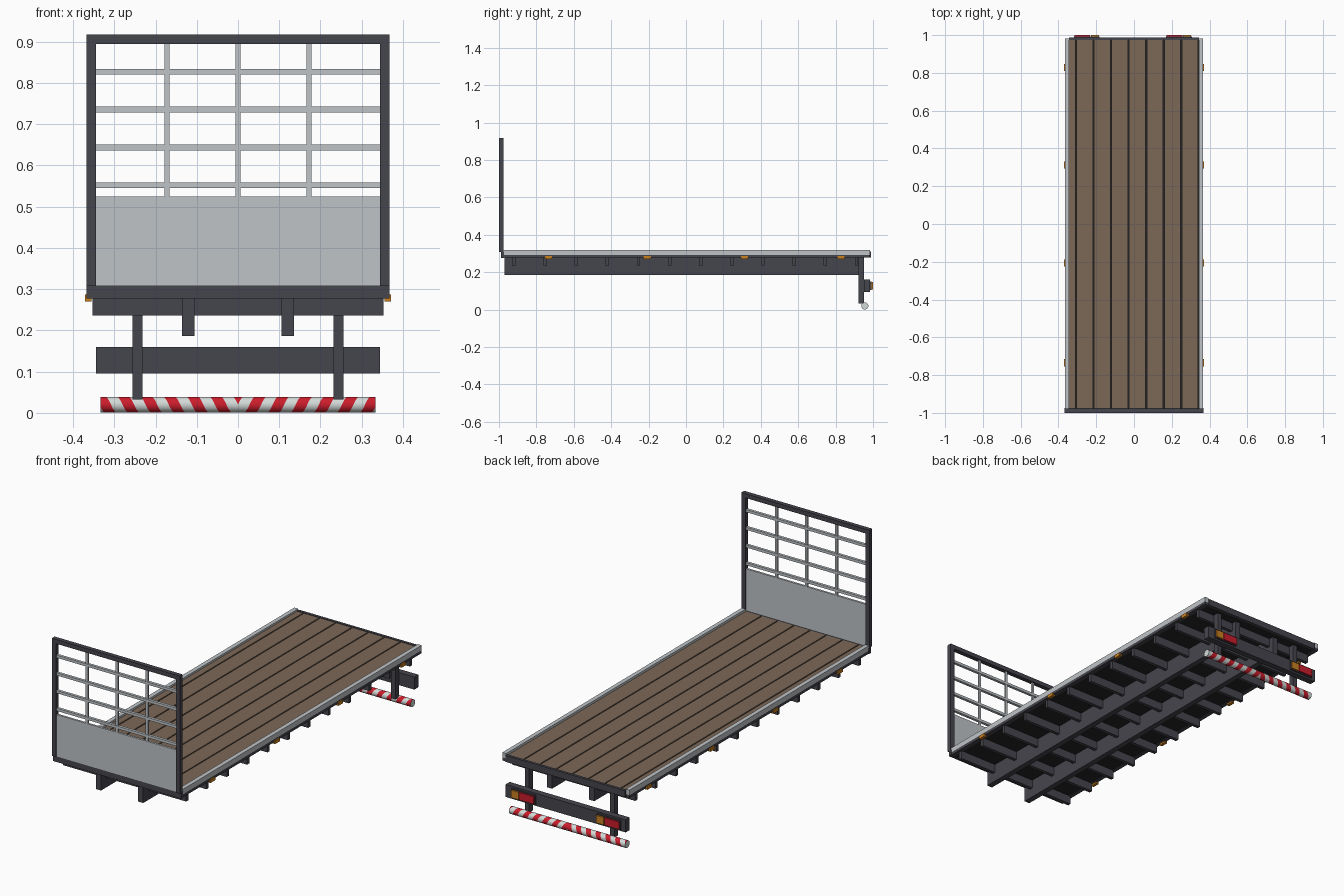
import bpy
import bmesh
import math

old = bpy.data.objects.get("Cube")
if old:
    bpy.data.objects.remove(old, do_unlink=True)


def material(name, color):
    m = bpy.data.materials.new(name)
    m.use_nodes = True
    m.diffuse_color = (*color, 1)
    m.node_tree.nodes["Principled BSDF"].inputs["Base Color"].default_value = (*color, 1)
    return m


STEEL = material("dark steel", (0.06, 0.06, 0.075))
BLACK = material("black underside", (0.018, 0.018, 0.02))
ALLOY = material("light alloy", (0.52, 0.55, 0.57))
WOOD = material("brown wood", (0.2, 0.14, 0.095))
RED = material("red", (0.6, 0.012, 0.025))
WHITE = material("white", (0.65, 0.7, 0.68))
ORANGE = material("orange", (0.6, 0.22, 0.015))


def finish(bm, name, *mats):
    mesh = bpy.data.meshes.new(name)
    bm.to_mesh(mesh)
    bm.free()
    for m in mats:
        mesh.materials.append(m)
    obj = bpy.data.objects.new(name, mesh)
    bpy.context.collection.objects.link(obj)
    return obj


def box(name, mat, x, y, z):
    """Box given by its (low, high) range on each axis."""
    bm = bmesh.new()
    bmesh.ops.create_cube(bm, size=1)
    for v in bm.verts:
        v.co = [r[0] if c < 0 else r[1] for c, r in zip(v.co, (x, y, z))]
    return finish(bm, name, mat)


def pair(name, mat, x, y, z):
    """Box on the +x side and its mirror image."""
    box(name + "_left", mat, x, y, z)
    box(name + "_right", mat, (-x[1], -x[0]), y, z)


def around(c, width):
    return (c - width / 2, c + width / 2)


# Deck: black base showing in the grooves, and planks
box("deck_base", BLACK, (-0.35, 0.35), (-0.975, 0.975), (0.28, 0.3))
PITCH = 0.0928
for i in range(8):
    right = 0.34 - (7 - i) * PITCH
    left = max(-0.346, right - PITCH + 0.006)
    box(f"plank_{i + 1}", WOOD, (left, right), (-0.975, 0.975), (0.299, 0.309))

# Deck edges
pair("side_rail", ALLOY, (0.343, 0.365), (-0.976, 0.983), (0.293, 0.319))
pair("side_frame", STEEL, (0.343, 0.365), (-0.976, 0.983), (0.278, 0.293))
box("front_beam", STEEL, (-0.367, 0.367), (-0.99, -0.974), (0.277, 0.308))
box("rear_beam", STEEL, (-0.343, 0.343), (0.974, 0.988), (0.278, 0.312))

# Chassis rails and crossmembers
pair("chassis_rail", STEEL, (0.106, 0.136), (-0.97, 0.945), (0.186, 0.281))
for i in range(12):
    box(f"crossmember_{i + 1}", STEEL, (-0.353, 0.353),
        around(-0.92 + i * 0.1665, 0.018), (0.236, 0.281))

# Headboard frame, panel and grille
pair("headboard_post", STEEL, (0.344, 0.367), (-1, -0.977), (0.308, 0.917))
box("headboard_top", STEEL, (-0.367, 0.367), (-1, -0.977), (0.895, 0.917))
box("headboard_panel", ALLOY, (-0.344, 0.344), (-0.994, -0.983), (0.308, 0.525))
for i in range(4):
    box(f"grille_bar_{i + 1}", ALLOY, (-0.344, 0.344), (-0.995, -0.981),
        around(0.552 + i * 0.0917, 0.014))
for i in (-1, 0, 1):
    box(f"grille_upright_{i + 2}", ALLOY, around(i * 0.172, 0.012),
        (-0.993, -0.983), (0.525, 0.895))

# Side marker lamps
for i, y in enumerate((-0.735, -0.207, 0.312, 0.828)):
    pair(f"side_marker_{i + 1}", ORANGE, (0.355, 0.371), around(y, 0.038), (0.27, 0.287))

# Rear lamp board on two hangers
pair("rear_hanger", STEEL, (0.232, 0.256), (0.922, 0.952), (0.032, 0.281))
box("lamp_board", STEEL, (-0.344, 0.344), (0.952, 0.985), (0.095, 0.16))
for side, x in (("left", 0.238), ("right", -0.25)):
    box(f"lamp_housing_{side}", STEEL, around(x, 0.136), (0.985, 0.993), (0.104, 0.151))
    box(f"red_lamp_{side}", RED, (x - 0.065, x + 0.018), (0.99, 1), (0.108, 0.147))
    box(f"orange_lamp_{side}", ORANGE, (x + 0.022, x + 0.065), (0.99, 1), (0.108, 0.147))

# Striped guard tube: one helical half, mirrored into chevrons
SIDES, RADIUS, STEP, END = 24, 0.019, 0.028, 0.333
bm = bmesh.new()
rings = []
for i in range(-3, 16):
    ring = []
    for j in range(SIDES + 1):
        a = 2 * math.pi * j / SIDES
        x = (i + 2 * j / SIDES) * STEP
        ring.append(bm.verts.new((x, -RADIUS * math.cos(a), RADIUS * math.sin(a))))
    rings.append(ring)
for i, (r, s) in enumerate(zip(rings, rings[1:])):
    for j in range(SIDES):
        f = bm.faces.new((r[j], r[j + 1], s[j + 1], s[j]))
        f.material_index = i % 2
        f.smooth = True
bmesh.ops.remove_doubles(bm, verts=bm.verts, dist=0.0001)
for x, direction in ((0, -1), (END, 1)):
    bmesh.ops.bisect_plane(bm, geom=bm.verts[:] + bm.edges[:] + bm.faces[:], dist=1e-6,
                           plane_co=(x, 0, 0), plane_no=(direction, 0, 0), clear_outer=True)
rim = [e for e in bm.edges if e.is_boundary and all(v.co.x > END - 0.001 for v in e.verts)]
for f in bmesh.ops.holes_fill(bm, edges=rim, sides=0)["faces"]:
    f.smooth = False
    f.material_index = 1
bmesh.ops.recalc_face_normals(bm, faces=bm.faces)
tube = finish(bm, "striped_guard_tube", RED, WHITE)
tube.location = (0, 0.956, RADIUS + 0.001)
tube.modifiers.new("Mirror", "MIRROR")
